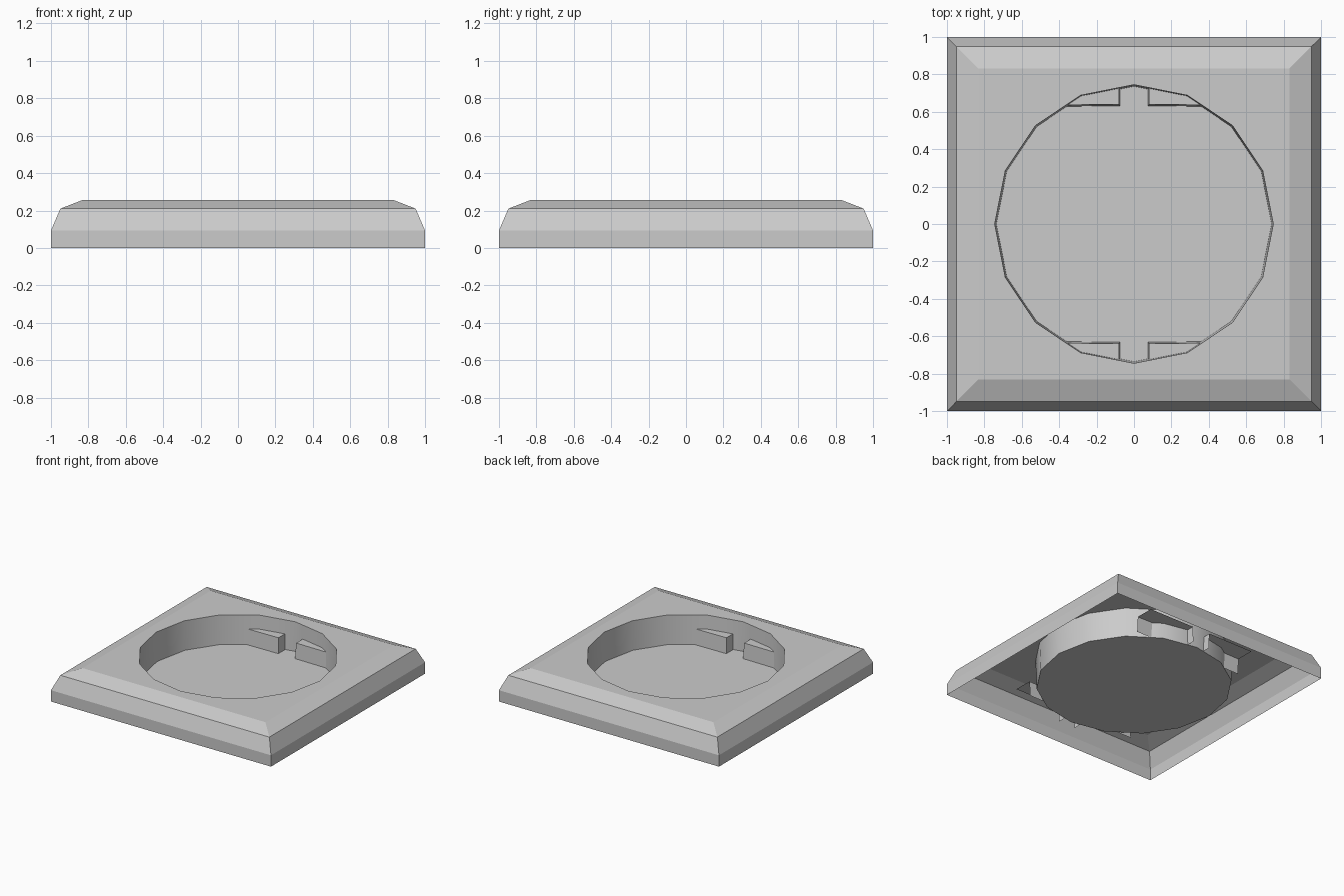
import bpy, bmesh
from math import cos, sin, pi, radians, sqrt

if "Cube" in bpy.data.objects:
    bpy.data.objects.remove(bpy.data.objects["Cube"])

SIDES = 16      # facets of the round recess
FLOOR = 0.017   # height of the recess floor


def make_object(name, bm):
    mesh = bpy.data.meshes.new(name)
    bm.to_mesh(mesh)
    bm.free()
    obj = bpy.data.objects.new(name, mesh)
    bpy.context.collection.objects.link(obj)
    return obj


def ring(bm, count, radius, z, start=0.0):
    return [bm.verts.new((radius * cos(start + 2 * pi * i / count),
                          radius * sin(start + 2 * pi * i / count), z))
            for i in range(count)]


def bridge(bm, low, high, smooth=False):
    n = len(low)
    for i in range(n):
        j = (i + 1) % n
        f = bm.faces.new((low[i], low[j], high[j], high[i]))
        f.smooth = smooth


# Square plate: open-bottomed thin shell with two sloped bands and a round recess
bm = bmesh.new()
profile = [(1.0, 0.0), (1.0, 0.093), (0.95, 0.21), (0.832, 0.256)]
squares = [ring(bm, 4, half * sqrt(2), z, pi / 4) for half, z in profile]
for a, b in zip(squares, squares[1:]):
    bridge(bm, a, b)

# Flat top fanned from the corners to the recess rim
corners = squares[-1]
rim = ring(bm, SIDES, 0.745, profile[-1][1])
q = SIDES // 4
for k in range(4):
    for i in range(k * q, (k + 1) * q):
        bm.faces.new((corners[k], rim[(i + 1) % SIDES], rim[i]))
    bm.faces.new((corners[k], corners[(k + 1) % 4], rim[(k + 1) * q % SIDES]))

# Recess wall and floor
base = ring(bm, SIDES, 0.736, FLOOR)
bridge(bm, rim, base, smooth=True)
bm.faces.new(base)
make_object("plate_with_recess", bm)


# Locking tabs: top, inner face and side face, running out behind the recess wall
def tab(name, sx, sy):
    bm = bmesh.new()

    def v(x, y, z):
        return bm.verts.new((sx * x, sy * y, z))
    top_z = 0.143
    t_in, t_end = v(0.081, 0.64, top_z), v(0.495, 0.635, top_z)
    t_far, t_back = v(0.495, 0.787, top_z), v(0.081, 0.787, top_z)
    b_in, b_end = v(0.076, 0.632, FLOOR), v(0.495, 0.627, FLOOR)
    b_back = v(0.076, 0.787, FLOOR)
    faces = [bm.faces.new((t_in, t_end, t_far, t_back)),
             bm.faces.new((b_in, b_end, t_end, t_in)),
             bm.faces.new((b_back, b_in, t_in, t_back))]
    if sx * sy < 0:
        bmesh.ops.reverse_faces(bm, faces=faces)
    make_object(name, bm)


for sy, end in ((-1, "front"), (1, "back")):
    for sx, side in ((-1, "left"), (1, "right")):
        tab(f"{end}_{side}_tab", sx, sy)
